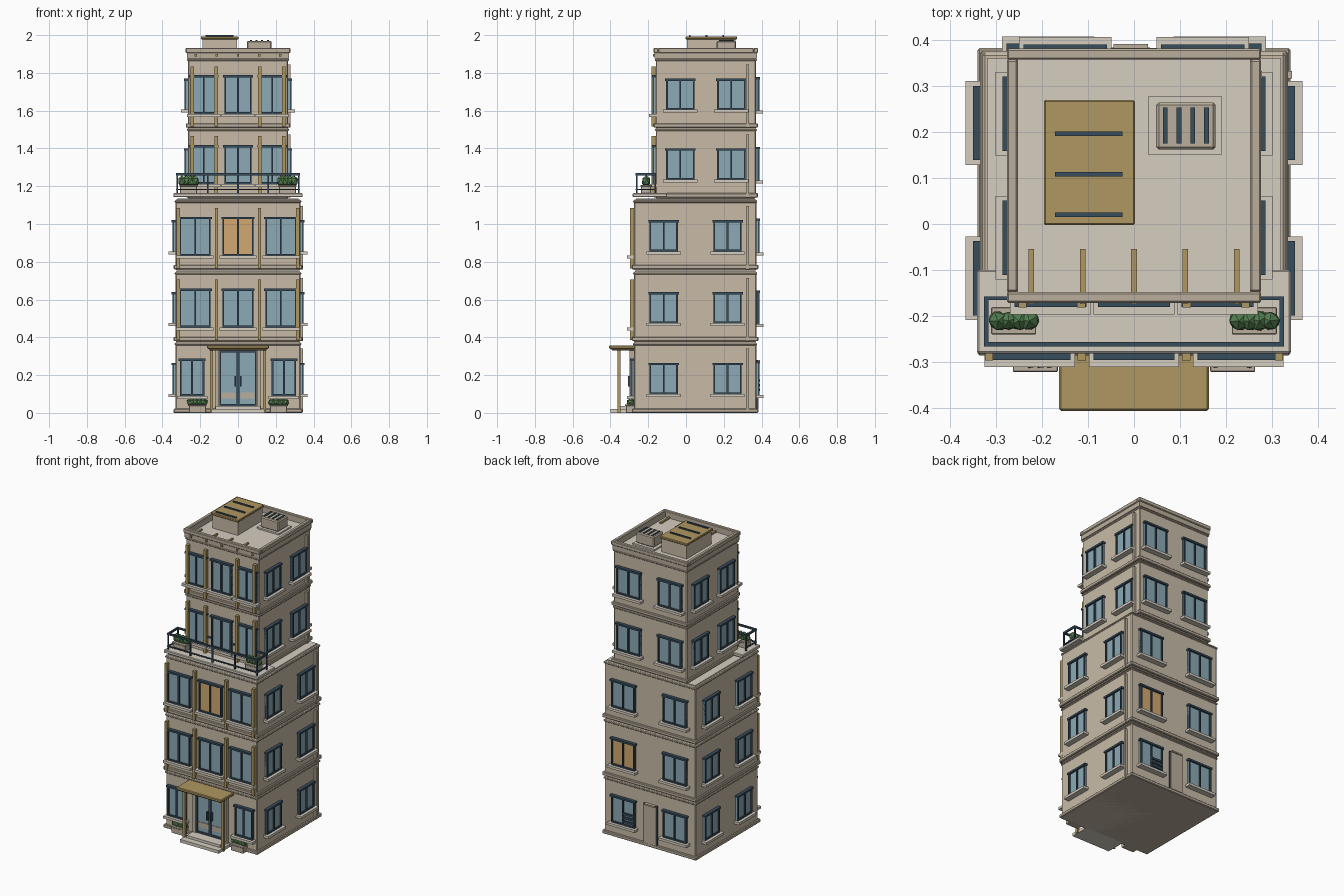
import bpy, bmesh, random
from mathutils import Matrix, Vector

if "Cube" in bpy.data.objects:
    bpy.data.objects.remove(bpy.data.objects["Cube"])

random.seed(3)
COL = {
    "wall": (0.58, 0.50, 0.39, 1), "trim": (0.50, 0.43, 0.34, 1), "pale": (0.66, 0.61, 0.53, 1),
    "tan": (0.43, 0.31, 0.12, 1), "frame": (0.04, 0.075, 0.11, 1), "glass": (0.26, 0.40, 0.46, 1),
    "lit": (0.64, 0.40, 0.17, 1), "leaf": (0.09, 0.22, 0.08, 1),
}
MATS = {}
for n, c in COL.items():
    MATS[n] = bpy.data.materials.new(n)
    MATS[n].diffuse_color = c
parts = {}


def mesh_for(name, mat):
    return parts.setdefault(name, (bmesh.new(), mat))[0]


def box(name, mat, x0, x1, y0, y1, z0, z1):
    size = Matrix.Diagonal((abs(x1 - x0), abs(y1 - y0), abs(z1 - z0), 1))
    mid = Matrix.Translation(((x0 + x1) / 2, (y0 + y1) / 2, (z0 + z1) / 2))
    bmesh.ops.create_cube(mesh_for(name, mat), size=1, matrix=mid @ size)


# Footprints: x0, x1, y0, y1
LOWER = (-0.33, 0.33, -0.275, 0.372)
UPPER = (-0.265, 0.265, -0.16, 0.37)


def wall_box(name, mat, foot, side, u0, u1, d0, d1, z0, z1):
    """Box on a wall: u runs along the wall, d is distance outward."""
    x0, x1, y0, y1 = foot
    if side == "front":
        box(name, mat, u0, u1, y0 - d1, y0 - d0, z0, z1)
    elif side == "back":
        box(name, mat, u0, u1, y1 + d0, y1 + d1, z0, z1)
    elif side == "right":
        box(name, mat, x1 + d0, x1 + d1, u0, u1, z0, z1)
    else:
        box(name, mat, x0 - d1, x0 - d0, u0, u1, z0, z1)


def window(foot, side, u, w, z0, z1, lit=False):
    a, b, t = u - w / 2, u + w / 2, 0.009

    def part(name, mat, *dims):
        wall_box(name, mat, foot, side, *dims)
    part("lit_window_glass" if lit else "window_glass", "lit" if lit else "glass", a, b, -0.004, 0.009, z0, z1)
    for c in (a + t / 2, u, b - t / 2):
        part("window_frames", "frame", c - t / 2, c + t / 2, -0.004, 0.018, z0, z1)
    part("window_frames", "frame", a, b, -0.004, 0.018, z0, z0 + t)
    part("window_frames", "frame", a - 0.006, b + 0.006, -0.004, 0.021, z1 - t, z1 + 0.003)
    part("window_sills", "pale", a - 0.016, b + 0.016, -0.004, 0.037, z0 - 0.016, z0)


def ring(name, mat, foot, grow, t, z0, z1):
    """Rectangular frame following a footprint."""
    x0, x1, y0, y1 = foot[0] - grow, foot[1] + grow, foot[2] - grow, foot[3] + grow
    box(name, mat, x0, x1, y0, y0 + t, z0, z1)
    box(name, mat, x0, x1, y1 - t, y1, z0, z1)
    box(name, mat, x0, x0 + t, y0 + t, y1 - t, z0, z1)
    box(name, mat, x1 - t, x1, y0 + t, y1 - t, z0, z1)


def slab(name, mat, foot, grow, z0, z1):
    box(name, mat, foot[0] - grow, foot[1] + grow, foot[2] - grow, foot[3] + grow, z0, z1)


def planter(x, y, z, w=0.09, s=1.0):
    box("planter_boxes", "trim", x - w / 2, x + w / 2, y - 0.026, y + 0.026, z, z + 0.042)
    box("planter_boxes", "trim", x - w / 2 - 0.004, x + w / 2 + 0.004, y - 0.03, y + 0.03, z + 0.036, z + 0.045)
    for i in range(4):
        at = Vector((x + (i - 1.5) * w * 0.25, y, z + 0.042 + 0.019 * s))
        m = Matrix.Translation(at) @ Matrix.Rotation(random.random() * 3, 4, "Z") @ Matrix.Diagonal((0.85, 0.95, s, 1))
        bmesh.ops.create_icosphere(mesh_for("planter_shrubs", "leaf"), subdivisions=1, radius=0.026, matrix=m)


# Storeys: walls, bands, windows, pilasters, drainpipe
LEVELS = [0.0, 0.375, 0.755, 1.135, 1.505]
for i, z in enumerate(LEVELS):
    up = i > 2
    foot = UPPER if up else LOWER
    slab("storey_walls", "wall", foot, 0, z, z + 0.376)
    if i == 0:
        slab("floor_bands", "trim", foot, 0.011, 0, 0.022)
    else:
        slab("floor_bands", "trim", foot, 0.011, z + 0.005, z + 0.028)
    slab("floor_bands", "trim", foot, 0.005, z + 0.357, z + 0.37)
    # front windows
    if i == 0:
        for s in (-1, 1):
            window(foot, "front", s * 0.243, 0.13, 0.09, 0.285)
    else:
        c, w = (0.182, 0.145) if up else (0.227, 0.165)
        for k in (-1, 0, 1):
            window(foot, "front", k * c, w, z + 0.078, z + 0.28, lit=(i == 2 and k == 0))
    # front pilasters
    for u in ((0.243, 0.115) if up else (0.316, 0.114)):
        if i == 0:
            continue
        for s in (-1, 1):
            wall_box("front_pilasters", "tan", foot, "front", s * u - 0.009, s * u + 0.009, -0.004, 0.022, z + 0.01, z + 0.33)
    # side and back windows
    for side in ("left", "right"):
        for u in ((-0.03, 0.24) if up else (-0.118, 0.22)):
            window(foot, side, u, 0.15, z + 0.1, z + 0.262)
    for s in (-1, 1):
        window(foot, "back", s * (0.15 if up else 0.187), 0.17, z + 0.095, z + 0.27, lit=(i == 1 and s == 1))
    wall_box("drainpipe", "trim", foot, "right", 0.317, 0.333, -0.002, 0.014, z + 0.005, z + 0.34)

# Terrace slab, railing and planters
box("terrace_slab", "pale", -0.342, 0.342, -0.282, -0.10, 1.142, 1.163)
slab("lower_roof_deck", "pale", LOWER, -0.01, 1.125, 1.135)
for z0, z1 in ((1.258, 1.27), (1.18, 1.186)):
    box("terrace_railing", "frame", -0.327, 0.327, -0.267, -0.257, z0, z1)
    box("terrace_railing", "frame", -0.327, 0.327, -0.166, -0.158, z0, z1) if z0 > 1.2 else None
    for s in (-1, 1):
        box("terrace_railing", "frame", s * 0.317, s * 0.327, -0.262, -0.158, z0, z1)
for x in (-0.322, -0.161, 0, 0.161, 0.322):
    box("terrace_railing", "frame", x - 0.004, x + 0.004, -0.266, -0.258, 1.16, 1.262)
for s in (-1, 1):
    box("terrace_railing", "frame", s * 0.318, s * 0.326, -0.166, -0.158, 1.16, 1.262)
    planter(s * 0.262, -0.211, 1.162, s=1.2)
    planter(s * 0.215, -0.292, 0.0, s=0.8)

# Entrance: steps, doors, surround, canopy on posts
box("entrance_steps", "pale", -0.14, 0.14, -0.40, -0.27, 0, 0.02)
box("entrance_steps", "pale", -0.12, 0.12, -0.36, -0.27, 0.02, 0.036)
box("door_glass", "glass", -0.095, 0.095, -0.285, -0.27, 0.036, 0.325)
for x in (-0.094, -0.004, 0.004, 0.094):
    box("door_frame", "frame", x - 0.005, x + 0.005, -0.293, -0.27, 0.036, 0.33)
for z in (0.036, 0.32):
    box("door_frame", "frame", -0.099, 0.099, -0.293, -0.27, z, z + 0.011)
box("door_surround", "trim", -0.122, 0.122, -0.298, -0.27, 0.331, 0.345)
for s in (-1, 1):
    box("door_surround", "trim", s * 0.1, s * 0.122, -0.298, -0.27, 0.02, 0.335)
    box("door_kick_panel", "trim", s * 0.012, s * 0.088, -0.288, -0.27, 0.075, 0.108)
    box("door_handles", "frame", s * 0.011, s * 0.018, -0.306, -0.285, 0.14, 0.195)
    box("canopy_posts", "tan", s * 0.132, s * 0.148, -0.362, -0.346, 0, 0.34)
box("entrance_canopy", "tan", -0.163, 0.163, -0.407, -0.27, 0.339, 0.358)
box("entrance_canopy", "tan", -0.153, 0.153, -0.395, -0.27, 0.331, 0.34)

# Back service door with hood, and louvre in the back window
wall_box("service_door_frame", "frame", LOWER, "back", -0.058, 0.042, -0.004, 0.008, 0.02, 0.278)
wall_box("service_door", "trim", LOWER, "back", -0.051, 0.035, -0.004, 0.013, 0.02, 0.271)
wall_box("service_door_hood", "trim", LOWER, "back", -0.045, 0.03, 0, 0.02, 0.271, 0.28)
for k in range(3):
    wall_box("vent_louvres", "frame", LOWER, "back", 0.11, 0.19, 0, 0.02, 0.115 + k * 0.025, 0.128 + k * 0.025)

# Roof: deck, cornice, parapet, beams
slab("roof_deck", "pale", UPPER, -0.005, 1.87, 1.89)
ring("parapet", "trim", UPPER, 0.006, 0.018, 1.875, 1.925)
ring("parapet_cap", "trim", UPPER, 0.012, 0.024, 1.905, 1.932)
for k in range(-2, 3):
    box("roof_beams", "tan", k * 0.112 - 0.006, k * 0.112 + 0.006, -0.174, -0.055, 1.886, 1.9)

# Stair housing with slatted lid, and air unit
box("roof_housing", "wall", -0.188, -0.006, 0.006, 0.262, 1.88, 1.98)
box("roof_housing_lid", "tan", -0.196, 0.002, -0.002, 0.27, 1.978, 1.993)
for y in (0.02, 0.108, 0.197):
    box("lid_strips", "frame", -0.172, -0.025, y - 0.005, y + 0.005, 1.99, 2.0)
box("air_unit_pad", "pale", 0.032, 0.191, 0.15, 0.279, 1.885, 1.9)
box("air_unit", "trim", 0.048, 0.178, 0.162, 0.265, 1.9, 1.97)
for k in range(4):
    x = 0.068 + k * 0.03
    box("air_unit_vents", "frame", x - 0.005, x + 0.005, 0.175, 0.254, 1.965, 1.974)

# Turn every collected part into an object with softened edges
BEVEL = {"storey_walls": 0.005, "floor_bands": 0.004, "entrance_canopy": 0.004, "parapet_cap": 0.004,
         "roof_housing_lid": 0.003, "air_unit": 0.006, "terrace_slab": 0.004, "planter_boxes": 0.002}
for name, (bm, mat) in parts.items():
    me = bpy.data.meshes.new(name)
    bm.to_mesh(me)
    bm.free()
    me.materials.append(MATS[mat])
    ob = bpy.data.objects.new(name, me)
    bpy.context.collection.objects.link(ob)
    if name in BEVEL:
        mod = ob.modifiers.new("edge_bevel", "BEVEL")
        mod.width, mod.segments = BEVEL[name], 1

for m in bpy.data.materials:
    if m.users and not m.is_grease_pencil:
        m.use_nodes = True
        m.node_tree.nodes["Principled BSDF"].inputs["Base Color"].default_value = m.diffuse_color
